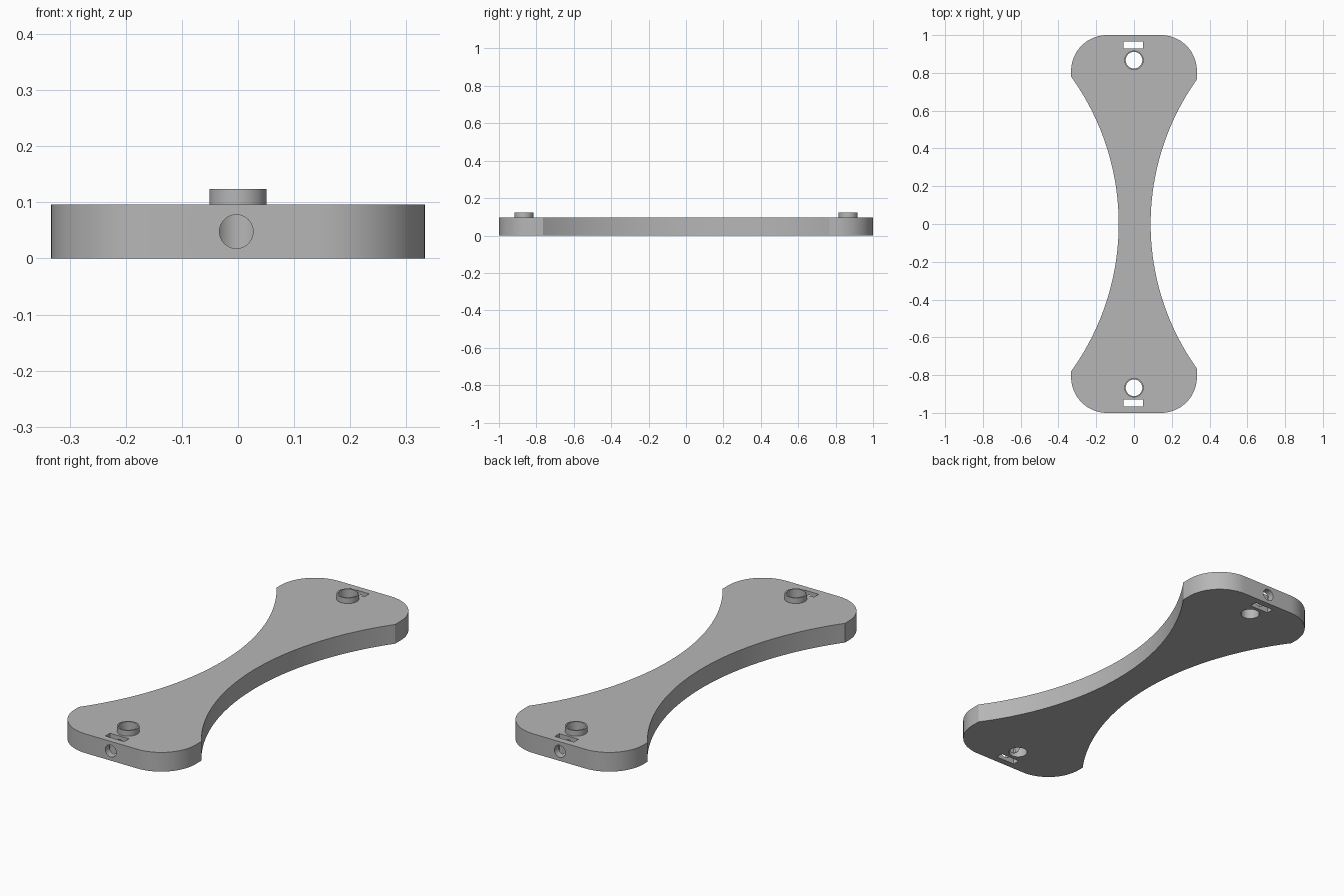
import bpy, bmesh
from math import sin, cos, atan2, pi, radians
from mathutils import Matrix

if "Cube" in bpy.data.objects:
    bpy.data.objects.remove(bpy.data.objects["Cube"], do_unlink=True)

HALF_W, HALF_L, THICK = 0.333, 1.0, 0.096
CORNER, BOSS_Y, BOSS_TOP = 0.19, 0.867, 0.124

grey = bpy.data.materials.new("plain grey")
grey.use_nodes = True
colour = (0.47, 0.47, 0.47, 1)
grey.diffuse_color = colour
grey.node_tree.nodes["Principled BSDF"].inputs["Base Color"].default_value = colour


def new_object(name, bm):
    mesh = bpy.data.meshes.new(name)
    bmesh.ops.recalc_face_normals(bm, faces=bm.faces)
    bm.to_mesh(mesh)
    bm.free()
    mesh.materials.append(grey)
    ob = bpy.data.objects.new(name, mesh)
    bpy.context.collection.objects.link(ob)
    return ob


def cylinder(name, radius, depth, matrix):
    bm = bmesh.new()
    bmesh.ops.create_cone(bm, cap_ends=True, segments=64, radius1=radius,
                          radius2=radius, depth=depth, matrix=matrix)
    return new_object(name, bm)


def box(name, size, centre):
    bm = bmesh.new()
    bmesh.ops.create_cube(bm, size=1, matrix=Matrix.Translation(centre)
                          @ Matrix.Diagonal((*size, 1)))
    return new_object(name, bm)


def arc(cx, cy, r, start, end, steps):
    angles = [start + (end - start) * i / steps for i in range(steps + 1)]
    return [(cx + r * cos(a), cy + r * sin(a)) for a in angles]


def waist(side, inner, end_y):
    """Concave side arc, running up the right side or down the left one."""
    sag = HALF_W - inner
    r = (end_y ** 2 + sag ** 2) / (2 * sag)
    a = atan2(end_y, r - sag)
    mid = pi if side > 0 else 0
    return arc(side * (inner + r), 0, r, mid + a, mid - a, 48)


# Outline: two rounded ends joined by a narrow waist
cx, cy = HALF_W - CORNER, HALF_L - CORNER
outline = waist(1, 0.088, 0.765)
outline += arc(cx, cy, CORNER, 0, pi / 2, 20)
outline += arc(-cx, cy, CORNER, pi / 2, pi, 20)
outline += waist(-1, 0.081, 0.78)
outline += arc(-cx, -cy, CORNER, pi, 1.5 * pi, 20)
outline += arc(cx, -cy, CORNER, 1.5 * pi, 2 * pi, 20)

bm = bmesh.new()
base = bm.faces.new([bm.verts.new((x, y, 0)) for x, y in outline])
top = bmesh.ops.extrude_face_region(bm, geom=[base])["geom"]
bmesh.ops.translate(bm, vec=(0, 0, THICK),
                    verts=[v for v in top if isinstance(v, bmesh.types.BMVert)])
link = new_object("link_plate", bm)


def combine(tool, operation):
    mod = link.modifiers.new(tool.name, "BOOLEAN")
    mod.operation, mod.solver, mod.object = operation, "EXACT", tool
    tool.hide_render = True
    bpy.ops.object.modifier_apply(modifier=mod.name)
    bpy.data.objects.remove(tool, do_unlink=True)


bpy.ops.object.select_all(action="DESELECT")
bpy.context.view_layer.objects.active = link
link.select_set(True)

for s in (-1, 1):
    # Raised collar with a bore through the plate
    combine(cylinder("collar", 0.051, BOSS_TOP - 0.03,
                     Matrix.Translation((0, s * BOSS_Y, (BOSS_TOP + 0.03) / 2))), "UNION")
    combine(cylinder("bore", 0.044, 0.5, Matrix.Translation((0, s * BOSS_Y, 0.05))), "DIFFERENCE")
    # Nut slot
    combine(box("nut_slot", (0.105, 0.037, 0.5), (-0.004, s * 0.948, 0.05)), "DIFFERENCE")
    # Screw hole from the end into the bore
    combine(cylinder("screw_hole", 0.03, 0.2, Matrix.Translation((-0.003, s * (BOSS_Y + 0.1), THICK / 2))
                     @ Matrix.Rotation(pi / 2, 4, "X")), "DIFFERENCE")

bpy.ops.object.shade_smooth_by_angle(angle=radians(25))
